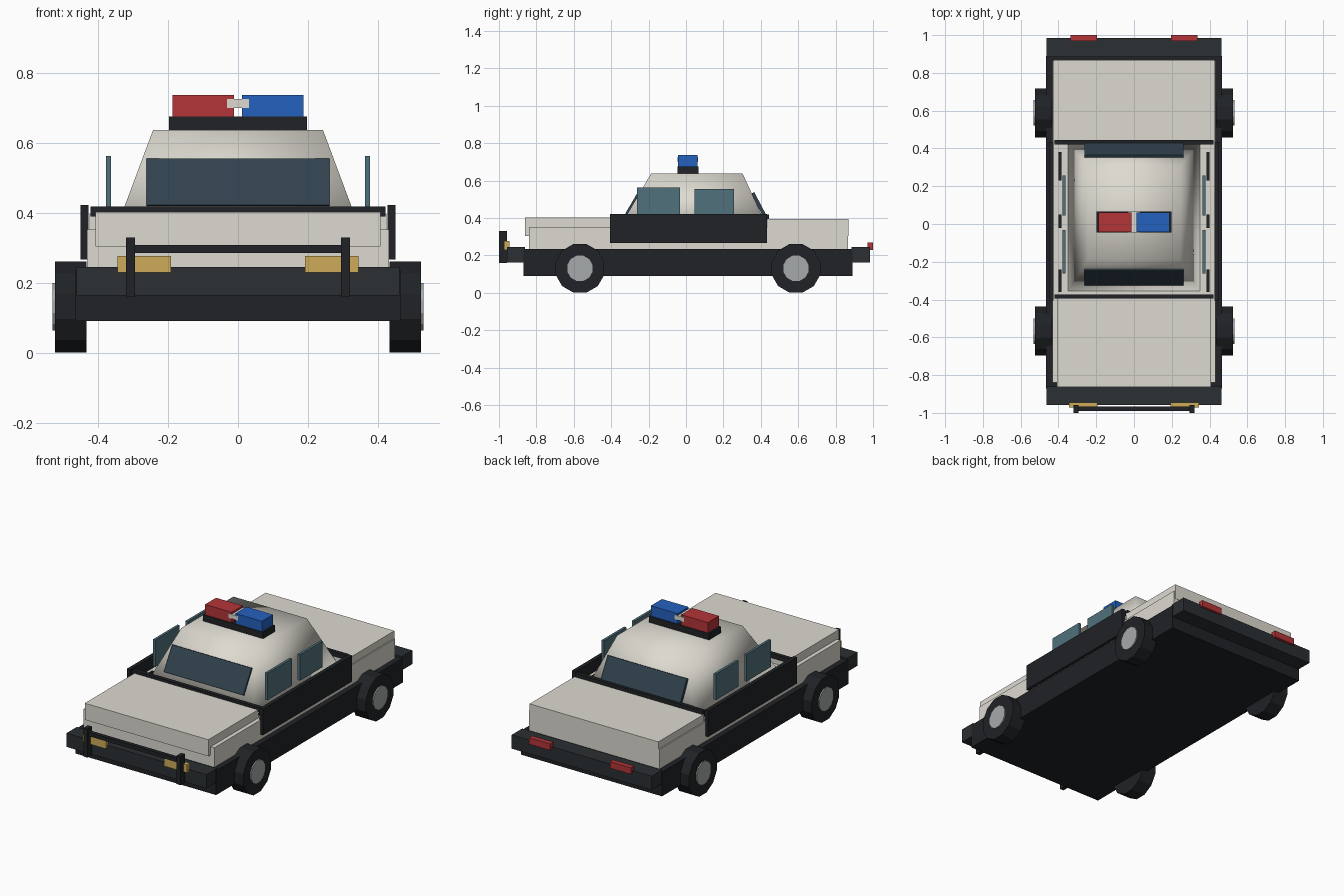
import bpy, bmesh, math
from mathutils import Matrix

if "Cube" in bpy.data.objects:
    bpy.data.objects.remove(bpy.data.objects["Cube"])


def material(name, r, g, b):
    m = bpy.data.materials.new(name)
    m.diffuse_color = (r, g, b, 1)
    m.use_nodes = True
    m.node_tree.nodes["Principled BSDF"].inputs["Base Color"].default_value = m.diffuse_color
    return m


WHITE = material("white_paint", 0.72, 0.70, 0.63)
BLACK = material("black_trim", 0.014, 0.016, 0.019)
BUMPER = material("bumper_grey", 0.024, 0.029, 0.033)
RED = material("red_lamp", 0.45, 0.035, 0.04)
BLUE = material("blue_lamp", 0.018, 0.12, 0.52)
AMBER = material("amber_lamp", 0.62, 0.41, 0.10)
SCREEN = material("dark_glass", 0.03, 0.053, 0.075)
GLASS = material("side_glass", 0.08, 0.165, 0.20)
HUB = material("hub_grey", 0.38, 0.40, 0.40)


def finish(name, bm, mat):
    bmesh.ops.recalc_face_normals(bm, faces=bm.faces)
    me = bpy.data.meshes.new(name)
    bm.to_mesh(me)
    bm.free()
    me.materials.append(mat)
    ob = bpy.data.objects.new(name, me)
    bpy.context.collection.objects.link(ob)
    return ob


def box(name, x, y, z, mat):
    """Box from (min, max) ranges."""
    bm = bmesh.new()
    bmesh.ops.create_cube(bm, size=1)
    for v in bm.verts:
        v.co = [r[0] if c < 0 else r[1] for c, r in zip(v.co, (x, y, z))]
    return finish(name, bm, mat)


def pair(name, x, y, z, mat):
    """Left and right copies of a box."""
    box(name + "_right", x, y, z, mat)
    box(name + "_left", (-x[1], -x[0]), y, z, mat)


def side_profile(name, pts, half_width, mat):
    """Extrude a (y, z) outline across the car."""
    bm = bmesh.new()
    f = bm.faces.new([bm.verts.new((-half_width, y, z)) for y, z in pts])
    ext = bmesh.ops.extrude_face_region(bm, geom=[f])["geom"]
    bmesh.ops.translate(bm, vec=(2 * half_width, 0, 0),
                        verts=[v for v in ext if isinstance(v, bmesh.types.BMVert)])
    return finish(name, bm, mat)


def disc(name, x0, x1, y, z, radius, sides, mat):
    """Cylinder lying along x."""
    bm = bmesh.new()
    m = (Matrix.Translation(((x0 + x1) / 2, y, z)) @ Matrix.Rotation(math.pi / 2, 4, 'Y')
         @ Matrix.Rotation(math.pi / sides, 4, 'Z'))
    bmesh.ops.create_cone(bm, cap_ends=True, segments=sides, radius1=radius,
                          radius2=radius, depth=abs(x1 - x0), matrix=m)
    return finish(name, bm, mat)


# Chassis, bumpers and body shell
box("chassis", (-0.465, 0.465), (-0.87, 0.89), (0.09, 0.235), BLACK)
box("front_bumper", (-0.462, 0.462), (-0.957, -0.86), (0.163, 0.245), BUMPER)
box("rear_bumper", (-0.462, 0.462), (0.885, 0.984), (0.163, 0.245), BUMPER)
box("body", (-0.432, 0.432), (-0.84, 0.866), (0.2, 0.352), WHITE)
box("hood", (-0.408, 0.408), (-0.862, -0.39), (0.303, 0.402), WHITE)
box("trunk", (-0.425, 0.425), (0.435, 0.868), (0.305, 0.396), WHITE)

# Doors, sill bars and inner door rails
pair("door", (0.427, 0.45), (-0.406, 0.433), (0.266, 0.422), BLACK)
box("front_cowl_bar", (-0.422, 0.422), (-0.395, -0.372), (0.39, 0.418), BLACK)
box("rear_cowl_bar", (-0.422, 0.422), (0.422, 0.445), (0.39, 0.418), BLACK)
for i, y in enumerate([(-0.36, -0.24), (-0.02, 0.05), (0.23, 0.38)]):
    pair(f"door_rail_{i}", (0.385, 0.4), y, (0.345, 0.362), BLACK)

# Tapered cabin with smooth shading
bm = bmesh.new()
base = [(-0.35, -0.356), (0.35, -0.356), (0.35, 0.435), (-0.35, 0.435)]
roof = [(-0.243, -0.187), (0.243, -0.187), (0.243, 0.303), (-0.243, 0.303)]
low = [bm.verts.new((x, y, 0.35)) for x, y in base]
top = [bm.verts.new((x, y, 0.637)) for x, y in roof]
bm.faces.new(low)
bm.faces.new(top)
for i in range(4):
    j = (i + 1) % 4
    bm.faces.new((low[i], low[j], top[j], top[i]))
cabin = finish("cabin", bm, WHITE)
cabin.data.shade_smooth()

# Windows
side_profile("windshield", [(-0.325, 0.423), (-0.247, 0.556), (-0.228, 0.548), (-0.305, 0.415)],
             0.262, SCREEN)
side_profile("rear_window", [(0.435, 0.405), (0.365, 0.538), (0.348, 0.53), (0.418, 0.397)],
             0.262, SCREEN)
pair("front_side_window", (0.363, 0.378), (-0.262, -0.032), (0.4, 0.562), GLASS)
pair("rear_side_window", (0.363, 0.378), (0.045, 0.257), (0.4, 0.555), GLASS)

# Roof light bar
box("light_bar_base", (-0.198, 0.198), (-0.046, 0.066), (0.63, 0.675), BLACK)
box("red_roof_light", (-0.188, -0.012), (-0.042, 0.062), (0.675, 0.737), RED)
box("blue_roof_light", (0.012, 0.188), (-0.042, 0.062), (0.675, 0.737), BLUE)
box("light_connector", (-0.031, 0.031), (-0.045, 0.065), (0.7, 0.726), WHITE)

# Head lamps, tail lamps and push bar
pair("headlight", (0.192, 0.345), (-0.972, -0.945), (0.229, 0.277), AMBER)
pair("taillight", (0.197, 0.337), (0.97, 1.0), (0.229, 0.268), RED)
pair("push_bar_post", (0.295, 0.321), (-1.0, -0.957), (0.16, 0.33), BLACK)
box("push_bar_rail", (-0.296, 0.296), (-0.99, -0.966), (0.285, 0.308), BLACK)

# Wheels
for end, y in (("front", -0.567), ("rear", 0.588)):
    for side, s in (("right", 1), ("left", -1)):
        disc(f"{end}_{side}_tyre", s * 0.433, s * 0.524, y, 0.131, 0.1345, 12, BLACK)
        disc(f"{end}_{side}_hub", s * 0.5, s * 0.531, y, 0.131, 0.07, 12, HUB)
